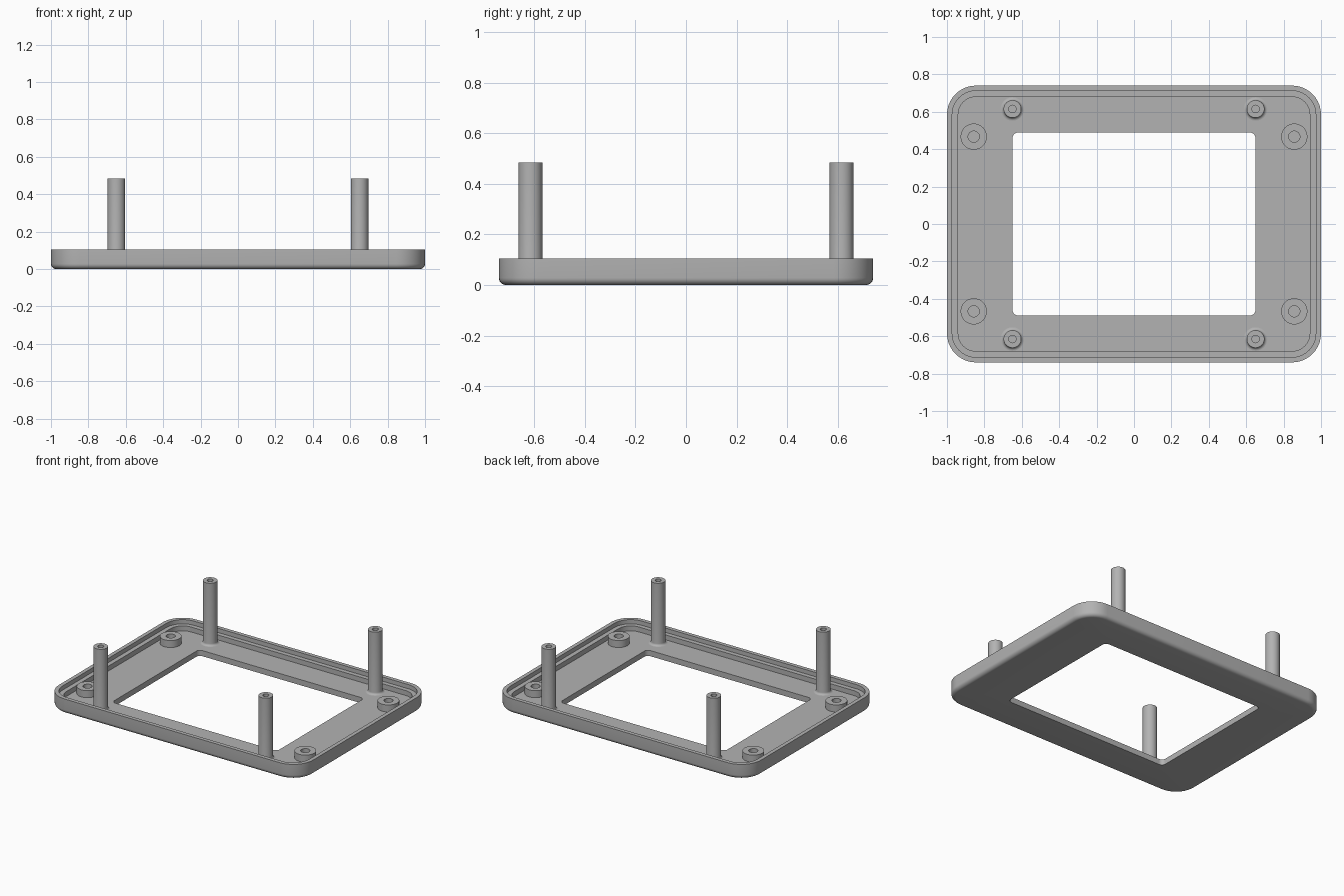
import bpy, bmesh, math

cube = bpy.data.objects.get("Cube")
if cube:
    bpy.data.objects.remove(cube, do_unlink=True)

grey = bpy.data.materials.new("plain grey")
grey.use_nodes = True
COLOUR = (0.45, 0.45, 0.45, 1)
grey.diffuse_color = COLOUR
grey.node_tree.nodes["Principled BSDF"].inputs["Base Color"].default_value = COLOUR

HALF_X, HALF_Y, CORNER = 1.0, 0.74, 0.155
RIM_TOP, LEDGE, FLOOR = 0.105, 0.075, 0.04


def rounded_rect(hx, hy, r, z, steps=10):
    """Counter-clockwise loop of a rectangle with rounded corners."""
    pts = []
    for k, (sx, sy) in enumerate([(1, 1), (-1, 1), (-1, -1), (1, -1)]):
        for i in range(steps + 1):
            a = math.pi / 2 * (k + i / steps)
            pts.append((sx * (hx - r) + r * math.cos(a),
                        sy * (hy - r) + r * math.sin(a), z))
    return pts


def circle(r, z, sides=40):
    return [(r * math.cos(2 * math.pi * i / sides),
             r * math.sin(2 * math.pi * i / sides), z) for i in range(sides)]


def skin(name, loops, ring=False, location=(0, 0, 0)):
    """Join successive loops; close into a ring or cap the last loop."""
    bm = bmesh.new()
    rows = [[bm.verts.new(p) for p in loop] for loop in loops]
    pairs = list(zip(rows, rows[1:]))
    if ring:
        pairs.append((rows[-1], rows[0]))
    else:
        bm.faces.new(rows[-1])
    for a, b in pairs:
        for i in range(len(a)):
            j = (i + 1) % len(a)
            bm.faces.new((a[i], a[j], b[j], b[i]))
    bmesh.ops.recalc_face_normals(bm, faces=bm.faces)
    mesh = bpy.data.meshes.new(name)
    bm.to_mesh(mesh)
    bm.free()
    mesh.materials.append(grey)
    obj = bpy.data.objects.new(name, mesh)
    obj.location = location
    bpy.context.collection.objects.link(obj)
    bpy.ops.object.select_all(action='DESELECT')
    obj.select_set(True)
    bpy.context.view_layer.objects.active = obj
    bpy.ops.object.shade_smooth_by_angle(angle=math.radians(30))
    return obj


def shell(inset, z):
    return rounded_rect(HALF_X - inset, HALF_Y - inset, CORNER - inset, z)


def opening(z):
    return rounded_rect(0.65, 0.489, 0.03, z)


# Bezel frame: rounded lower edge, stepped rim and a window opening
FILLET = 0.028
loops = [opening(0)]
for i in range(7):
    a = math.pi / 2 * i / 6
    loops.append(shell(FILLET * (1 - math.sin(a)), FILLET * (1 - math.cos(a))))
loops += [shell(0, RIM_TOP), shell(0.028, RIM_TOP), shell(0.028, LEDGE),
          shell(0.06, LEDGE), shell(0.06, FLOOR), opening(FLOOR)]
skin("bezel_frame", loops, ring=True)

# Tall posts with a small flared foot, and low screw bosses, each bored
POST_TOP, BOSS_TOP = 0.485, 0.09
for side, sx in (("left", 1), ("right", -1)):
    for end, sy in (("front", -1), ("back", 1)):
        foot = []
        for i in range(6):
            a = math.pi / 2 * i / 5
            foot.append(circle(0.063 - 0.016 * math.sin(a),
                               FLOOR + 0.016 * (1 - math.cos(a))))
        post = foot + [circle(0.047, POST_TOP), circle(0.02, POST_TOP),
                       circle(0.02, FLOOR + 0.002)]
        skin(f"{end}_{side}_post", post, location=(sx * 0.65, sy * 0.615, 0))
        boss = [circle(0.07, FLOOR), circle(0.07, BOSS_TOP),
                circle(0.03, BOSS_TOP), circle(0.03, FLOOR + 0.002)]
        skin(f"{end}_{side}_screw_boss", boss,
             location=(sx * 0.857, sy * 0.467, 0))
